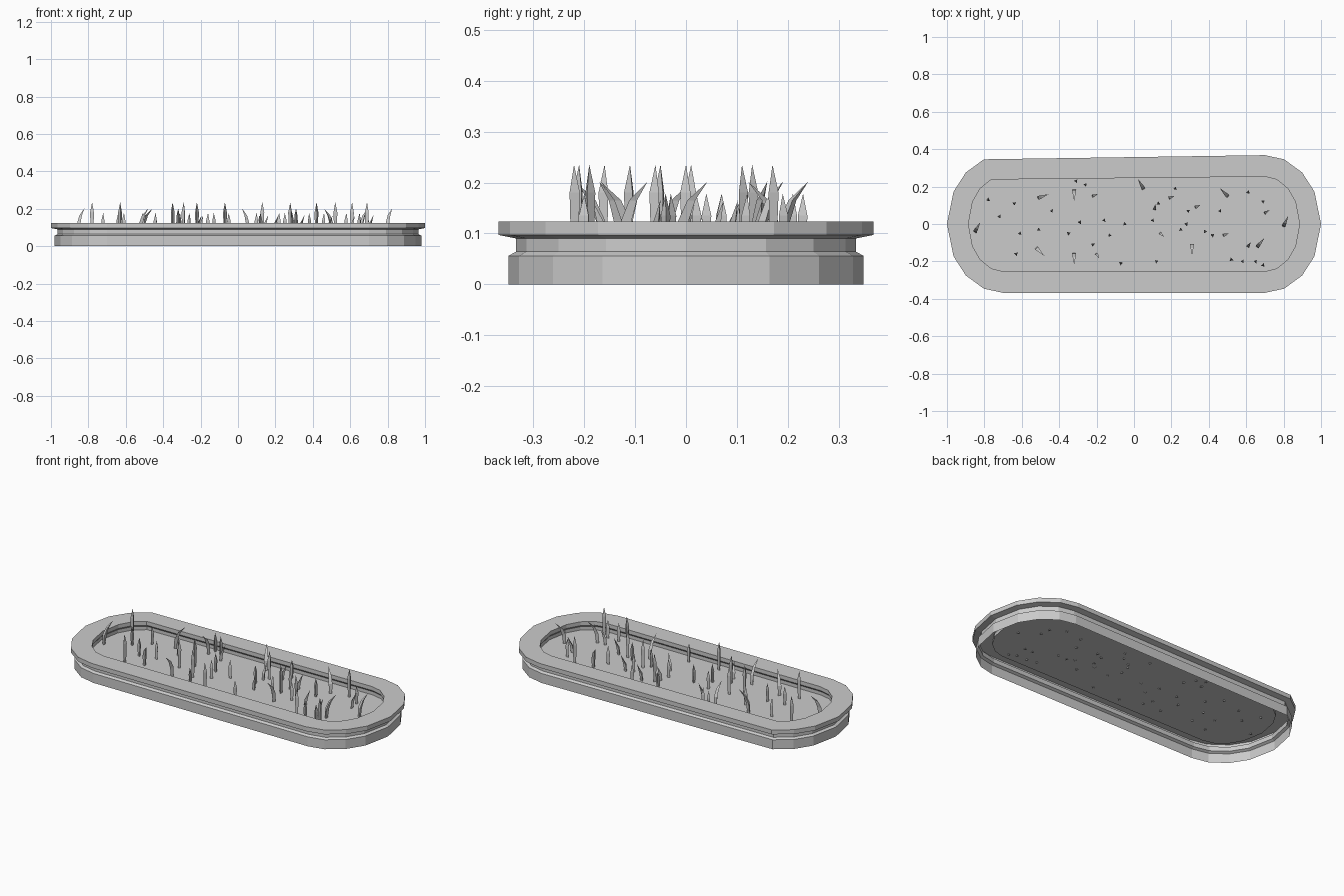
import bpy, bmesh, math, random
from mathutils import Vector

if "Cube" in bpy.data.objects:
    bpy.data.objects.remove(bpy.data.objects["Cube"])

random.seed(4)


def make_object(name, bm):
    mesh = bpy.data.meshes.new(name)
    bm.to_mesh(mesh)
    bm.free()
    obj = bpy.data.objects.new(name, mesh)
    bpy.context.collection.objects.link(obj)
    return obj


def outline(inset, z):
    """Long rounded outline, shrunk inward by inset."""
    quarter = [0, 28, 48.5, 70, 90]
    angles = quarter + [180 - a for a in reversed(quarter)]
    angles += [a + 180 for a in angles[1:-1]]
    pts = []
    for a in angles:
        c, s = math.cos(math.radians(a)), math.sin(math.radians(a))
        right = a <= 90 or a > 270 or (a == 270 and len(pts) > 13)
        side = 0.7 if right else -0.7
        pts.append((side + (0.30 - inset) * c, (0.368 - inset) * s, z))
    return pts


# Planter: lofted outlines from the open foot, over the rim, to the soil
profile = [(0.019, 0), (0.019, 0.056), (0.034, 0.064), (0.034, 0.09),
           (0.0, 0.097), (0.0, 0.123), (0.115, 0.123), (0.115, 0.10),
           (0.107, 0.09), (0.107, 0.07)]
bm = bmesh.new()
rings = [[bm.verts.new(p) for p in outline(d, z)] for d, z in profile]
for low, high in zip(rings, rings[1:]):
    n = len(low)
    for i in range(n):
        j = (i + 1) % n
        bm.faces.new((low[i], low[j], high[j], high[i]))
bm.faces.new(rings[-1])
# Second vertex at each straight-side end is implied by the 90/270 degree pair
bmesh.ops.remove_doubles(bm, verts=bm.verts, dist=0.0005)
make_object("planter", bm)


def blade(bm, x, y, sections, turn):
    """Three-sided spike; sections are (lean offset, z, radius), ending in a tip."""
    direction = Vector((math.cos(turn), math.sin(turn), 0))
    loops = []
    for off, z, r in sections[:-1]:
        centre = Vector((x, y, z)) + direction * off
        loops.append([bm.verts.new(centre + Vector((r * math.cos(turn + k * math.tau / 3),
                                                    r * math.sin(turn + k * math.tau / 3), 0)))
                      for k in range(3)])
    off, z, _ = sections[-1]
    tip = bm.verts.new(Vector((x, y, z)) + direction * off)
    for a, b in zip(loops, loops[1:]):
        for k in range(3):
            bm.faces.new((a[k], a[(k + 1) % 3], b[(k + 1) % 3], b[k]))
    for k in range(3):
        bm.faces.new((loops[-1][k], loops[-1][(k + 1) % 3], tip))
    bm.faces.new(loops[0][::-1])


tall_shape = [(0, 0.065, 0.008), (0, 0.18, 0.012), (0, 0.235, 0)]
short_shape = [(0, 0.065, 0.008), (0, 0.135, 0.011), (0, 0.178, 0)]
bent_shape = [(0, 0.065, 0.009), (0.005, 0.125, 0.012), (0.022, 0.165, 0.009), (0.058, 0.202, 0)]
low_bent_shape = [(0, 0.065, 0.008), (0.004, 0.11, 0.010), (0.028, 0.165, 0)]

tall = [(-0.78, 0.13), (-0.63, -0.16), (-0.35, -0.05), (-0.29, 0.01), (-0.22, -0.11),
        (-0.07, -0.21), (0.13, 0.11), (0.28, 0.0), (0.42, -0.06), (0.61, 0.17),
        (0.69, -0.22), (0.52, -0.19)]
short = [(-0.72, 0.04), (-0.64, 0.11), (-0.61, -0.05), (-0.51, -0.03), (-0.44, 0.07),
         (-0.31, 0.23), (-0.26, 0.21), (-0.16, 0.02), (-0.13, -0.06), (-0.05, 0.0),
         (0.12, -0.20), (0.10, 0.02), (0.22, 0.19), (0.29, 0.07), (0.25, -0.03),
         (0.38, -0.04), (0.46, 0.07), (0.58, -0.20), (0.65, -0.20), (0.69, 0.12)]
bent = [(-0.85, -0.04, 60), (-0.51, 0.14, 20), (-0.52, -0.13, -45), (-0.32, 0.18, -90),
        (-0.32, -0.16, -90), (0.05, 0.19, 120), (0.31, -0.11, -90), (0.50, 0.15, 135),
        (0.66, -0.12, 50), (0.80, -0.01, 65)]
low_bent = [(-0.20, -0.16, -60), (-0.22, 0.15, 20), (0.11, 0.08, 80), (0.19, 0.14, 20),
            (0.14, -0.05, -40), (0.33, 0.09, 25), (0.48, -0.06, 20), (0.61, -0.12, 60),
            (0.70, 0.06, 30)]

# Grass: upright spikes and bent spikes
bm = bmesh.new()
for spots, shape in ((tall, tall_shape), (short, short_shape)):
    for x, y in spots:
        blade(bm, x, y, shape, random.uniform(0, math.tau))
make_object("upright_grass", bm)

bm = bmesh.new()
for spots, shape in ((bent, bent_shape), (low_bent, low_bent_shape)):
    for x, y, turn in spots:
        blade(bm, x, y, shape, math.radians(turn))
make_object("bent_grass", bm)
